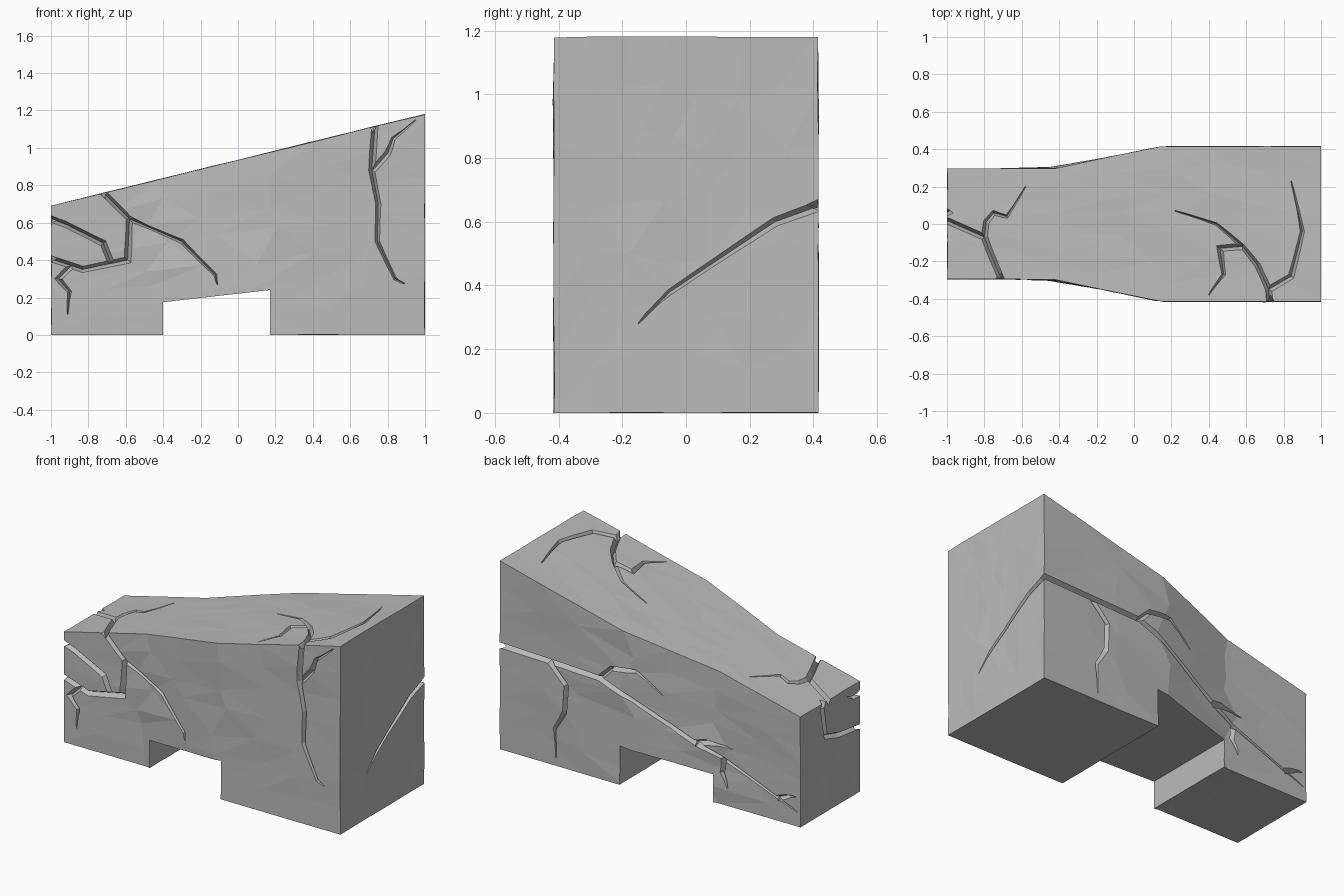
import bpy, bmesh, random
from mathutils import Vector

random.seed(7)
if "Cube" in bpy.data.objects:
    bpy.data.objects.remove(bpy.data.objects["Cube"], do_unlink=True)

stone = bpy.data.materials.new("grey stone")
stone.use_nodes = True
GREY = (0.5, 0.5, 0.5, 1)
stone.diffuse_color = GREY
stone.node_tree.nodes["Principled BSDF"].inputs["Base Color"].default_value = GREY


def half_width(x):
    """Narrow low end, flaring to the wide tall end."""
    t = min(1, max(0, (x + 0.43) / 0.57))
    return 0.295 + 0.12 * t


def top_height(x):
    return 0.935 + 0.245 * x


def new_object(name, bm):
    bmesh.ops.recalc_face_normals(bm, faces=bm.faces)
    mesh = bpy.data.meshes.new(name)
    bm.to_mesh(mesh)
    bm.free()
    obj = bpy.data.objects.new(name, mesh)
    bpy.context.collection.objects.link(obj)
    mesh.materials.append(stone)
    return obj


def carve(body, cutter, overlapping=False):
    """Subtract the cutter from the body and discard it."""
    cutter.hide_render = True
    mod = body.modifiers.new("carve", 'BOOLEAN')
    mod.operation = 'DIFFERENCE'
    mod.solver = 'EXACT'
    mod.use_self = overlapping
    mod.object = cutter
    graph = bpy.context.evaluated_depsgraph_get()
    mesh = bpy.data.meshes.new_from_object(body.evaluated_get(graph))
    body.modifiers.clear()
    body.data = mesh
    bpy.data.objects.remove(cutter, do_unlink=True)


# Sloped block with rough, chipped faces
bm = bmesh.new()
bmesh.ops.create_cube(bm, size=2)
bmesh.ops.subdivide_edges(bm, edges=bm.edges, cuts=6, use_grid_fill=True)
for v in bm.verts:
    on_face = [abs(c) > 0.99 for c in v.co]
    for axis in range(3):
        if on_face[axis]:
            rough = (0.003, 0.009, 0.006)[axis]
            if sum(on_face) > 1:
                rough *= 0.5
            v.co[axis] *= 1 - random.uniform(0, rough * 2) + (rough if axis else 0)
        elif sum(on_face) == 1 and not (axis == 0 and abs(v.co.x) > 0.9):
            v.co[axis] += random.uniform(-0.07, 0.07)
    x, y, z = v.co
    v.co = (x, y * half_width(x), max(0, (z + 1) / 2 * top_height(x)))
bmesh.ops.triangulate(bm, faces=bm.faces, quad_method='SHORT_EDGE')
body = new_object("stone_block", bm)

# Notch under the block, with a sloping ceiling
bm = bmesh.new()
bmesh.ops.create_cube(bm, size=2)
for v in bm.verts:
    right = v.co.x > 0
    ceiling = 0.24 if right else 0.175
    v.co = (0.17 if right else -0.4, v.co.y, ceiling if v.co.z > 0 else -0.2)
carve(body, new_object("notch_cutter", bm))

# Each side maps flat coordinates and an outward offset to space
SIDES = {
    "front": lambda u, v, o: Vector((u, -half_width(u) - o, v)),
    "back": lambda u, v, o: Vector((u, half_width(u) + o, v)),
    "top": lambda u, v, o: Vector((u, v, top_height(u) + o)),
    "tall_end": lambda u, v, o: Vector((1 + o, u, v)),
    "low_end": lambda u, v, o: Vector((-1 - o, u, v)),
}
DEPTH, RISE = 0.035, 0.04
cracks = bmesh.new()


def crack(side, points, start=0.017, end=0.002):
    """V-shaped groove along a path, tapering from start to end half-width."""
    place = SIDES[side]
    pts = [Vector(p) for p in points]
    rings = []
    for i, p in enumerate(pts):
        before = (p - pts[i - 1]).normalized() if i else None
        after = (pts[i + 1] - p).normalized() if i + 1 < len(pts) else None
        along = ((before or after) + (after or before)).normalized()
        across = Vector((-along.y, along.x))
        miter = max(0.6, across.dot(Vector((-(after or before).y, (after or before).x))))
        t = i / (len(pts) - 1)
        w = (start + (end - start) * t ** 2) / miter
        deep = DEPTH * (1 if end > 0.01 else 1 - 0.5 * t ** 2)
        wide = across * w * (deep + RISE) / deep
        ring = [place(*(p + wide), RISE), place(*(p - wide), RISE), place(*p, -deep)]
        rings.append([cracks.verts.new(c) for c in ring])
    for a, b in zip(rings, rings[1:]):
        for k in range(3):
            n = (k + 1) % 3
            cracks.faces.new((a[k], a[n], b[n], b[k]))
    cracks.faces.new(rings[0])
    cracks.faces.new(rings[-1][::-1])


FULL = 0.016
# Front cracks
crack("front", [(-.76, .79), (-.71, .75), (-.58, .62), (-.3, .5), (-.12, .32), (-.11, .27)])
crack("front", [(-.58, .63), (-.59, .4), (-.83, .35), (-1.04, .42)], end=FULL)
crack("front", [(-1.04, .635), (-.92, .59), (-.72, .49), (-.68, .39)], end=FULL)
crack("front", [(-.89, .37), (-.96, .3), (-.9, .23), (-.91, .11)])
crack("front", [(.735, 1.16), (.715, .88), (.75, .7), (.745, .5), (.84, .3), (.89, .275)])
crack("front", [(.72, .88), (.8, .97), (.83, 1.05), (.95, 1.15)])

# Top cracks
crack("top", [(-1.05, .04), (-.8, -.07), (-.79, .01), (-.75, .06), (-.68, .04), (-.58, .2)])
crack("top", [(-.8, -.07), (-.77, -.15), (-.69, -.34)], end=FULL)
crack("top", [(.73, -.47), (.72, -.35), (.66, -.22), (.58, -.12), (.44, 0), (.22, .07)])
crack("top", [(.58, -.12), (.46, -.13), (.48, -.27), (.4, -.38)])
crack("top", [(.72, -.35), (.84, -.28), (.9, -.04), (.84, .23)])

# Back cracks
crack("back", [(1.05, .655), (.66, .643), (.31, .63), (.1, .55), (-.31, .346),
               (-.48, .286), (-.85, .14), (-.98, .09)])
crack("back", [(.66, .643), (.54, .52), (.55, .35), (.62, .23), (.61, .05)])
crack("back", [(.31, .63), (.23, .71), (.07, .73), (-.1, .61)])
crack("back", [(-.29, .35), (-.36, .37), (-.53, .363)])
crack("back", [(-.47, .29), (-.46, .2), (-.5, .115)])
crack("back", [(-.84, .14), (-.9, .165), (-.97, .18)])

# End cracks
crack("tall_end", [(.46, .665), (.28, .6), (-.05, .38), (-.15, .28)])
crack("low_end", [(.03, .75), (.08, .66), (.04, .47), (-.1, .43), (-.34, .4)], end=FULL)
crack("low_end", [(-.34, .62), (-.24, .61), (-.17, .64)])

carve(body, new_object("crack_cutter", cracks), overlapping=True)
body.name = "cracked_stone_block"
for face in body.data.polygons:
    face.use_smooth = False
